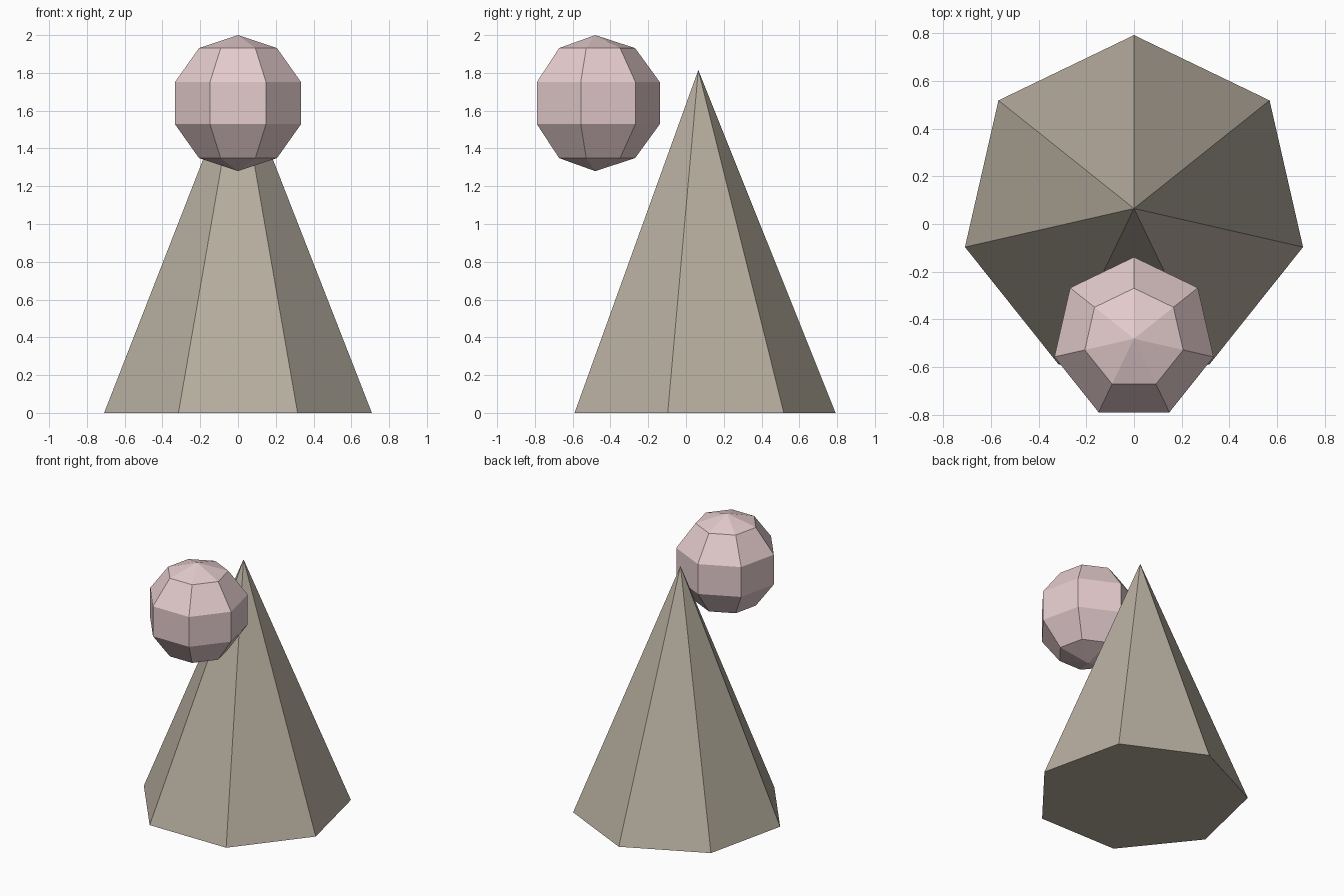
import bpy, bmesh
from math import sin, cos, pi

if "Cube" in bpy.data.objects:
    bpy.data.objects.remove(bpy.data.objects["Cube"])

SIDES = 7


def lathe(name, profile, centre, colour):
    """Spin (radius, height) points into a seven-sided solid, one corner to the back."""
    bm = bmesh.new()
    rings = []
    for r, z in profile:
        n = 1 if r < 1e-6 else SIDES
        rings.append([bm.verts.new((r * sin(2 * pi * i / SIDES), r * cos(2 * pi * i / SIDES), z))
                      for i in range(n)])
    for a, b in zip(rings, rings[1:]):
        for i in range(SIDES):
            j = (i + 1) % SIDES
            quad = [a[i % len(a)], a[j % len(a)], b[j % len(b)], b[i % len(b)]]
            bm.faces.new(list(dict.fromkeys(quad)))
    if len(rings[0]) > 1:
        bm.faces.new(rings[0])
    bmesh.ops.recalc_face_normals(bm, faces=bm.faces)
    mesh = bpy.data.meshes.new(name)
    bm.to_mesh(mesh)
    bm.free()
    mat = bpy.data.materials.new(name + "_colour")
    mat.diffuse_color = colour
    mat.use_nodes = True
    mat.node_tree.nodes["Principled BSDF"].inputs["Base Color"].default_value = mat.diffuse_color
    mesh.materials.append(mat)
    obj = bpy.data.objects.new(name, mesh)
    obj.location = centre
    bpy.context.collection.objects.link(obj)
    return obj


# Tall cone body with closed base
lathe("cone_body", [(0.727, 0), (0, 1.815)], (0, 0.065, 0), (0.47, 0.42, 0.345, 1))

# Low-poly ball floating in front of the tip
R = 0.36
ball = [(R * sin(pi * k / 5), -R * cos(pi * k / 5)) for k in range(6)]
lathe("ball", ball, (0, -0.481, 1.64), (0.78, 0.60, 0.61, 1))
